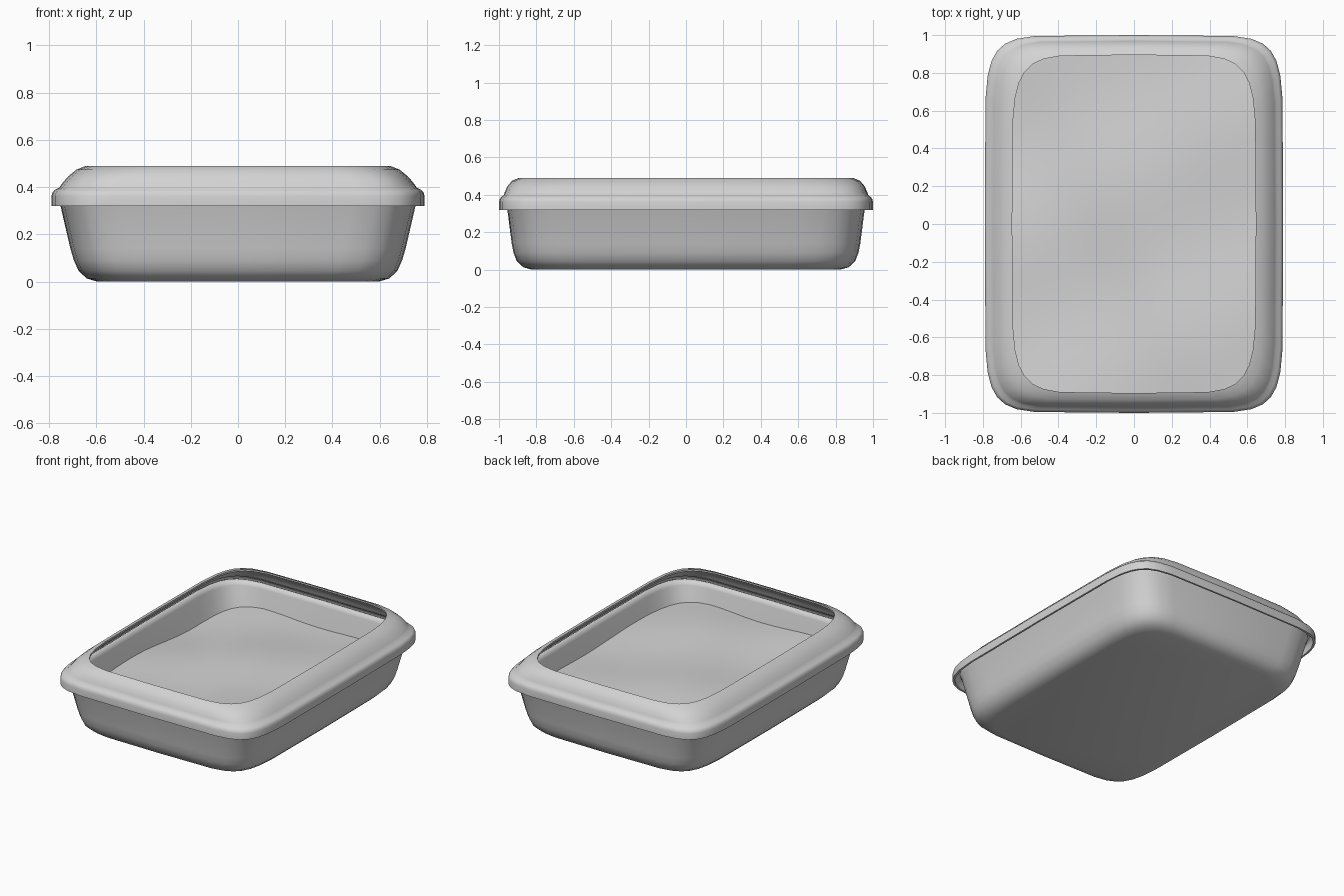
import bpy, bmesh
from math import sin, cos, pi, copysign, radians

cube = bpy.data.objects.get("Cube")
if cube:
    bpy.data.objects.remove(cube)

grey = bpy.data.materials.new("light grey")
colour = (0.65, 0.65, 0.65, 1)
grey.diffuse_color = colour
grey.use_nodes = True
grey.node_tree.nodes["Principled BSDF"].inputs["Base Color"].default_value = colour

SIDES = 32


def finish(bm, name):
    bmesh.ops.recalc_face_normals(bm, faces=bm.faces[:])
    mesh = bpy.data.meshes.new(name)
    bm.to_mesh(mesh)
    bm.free()
    mesh.materials.append(grey)
    obj = bpy.data.objects.new(name, mesh)
    bpy.context.collection.objects.link(obj)
    bpy.ops.object.select_all(action="DESELECT")
    obj.select_set(True)
    bpy.context.view_layer.objects.active = obj
    bpy.ops.object.shade_smooth_by_angle(angle=radians(55))


def ring(bm, hx, hy, z, n):
    """Loop of vertices around a softly bowed, rounded rectangle."""
    verts = []
    for i in range(SIDES):
        a = 2 * pi * i / SIDES
        c, s = round(cos(a), 6), round(sin(a), 6)
        verts.append(bm.verts.new((copysign(abs(c) ** (2 / n), c) * hx,
                                   copysign(abs(s) ** (2 / n), s) * hy, z)))
    return verts


def loft(name, profile, closed):
    """Skin a profile of (half width, half depth, height, squareness)."""
    bm = bmesh.new()
    rings = [ring(bm, *p) for p in profile]
    pairs = list(zip(rings, rings[1:]))
    if closed:
        pairs.append((rings[-1], rings[0]))
    else:
        bm.faces.new(rings[0])
        bm.faces.new(rings[-1])
    for low, high in pairs:
        for i in range(SIDES):
            j = (i + 1) % SIDES
            bm.faces.new((low[i], low[j], high[j], high[i]))
    finish(bm, name)


# Tray: outer wall up to a rolled rim, then down the inside to the floor
loft("tray", [
    (0.595, 0.825, 0.0, 6.5), (0.64, 0.87, 0.013, 7), (0.675, 0.905, 0.045, 7),
    (0.695, 0.922, 0.09, 7), (0.71, 0.932, 0.14, 7), (0.755, 0.957, 0.335, 7.5),
    (0.764, 0.964, 0.355, 7.5), (0.757, 0.958, 0.372, 7.5),
    (0.742, 0.943, 0.379, 7.5), (0.726, 0.927, 0.372, 7.5),
    (0.716, 0.917, 0.35, 7.5),
    (0.68, 0.898, 0.14, 7), (0.645, 0.865, 0.05, 6.5), (0.58, 0.81, 0.025, 6),
], closed=False)

# Lid frame: outer bead and domed top, with a thin underside
outer = [
    (0.79, 1.0, 0.32, 8), (0.79, 1.0, 0.362, 8), (0.786, 0.996, 0.378, 8),
    (0.776, 0.987, 0.389, 8), (0.758, 0.975, 0.397, 8),
    (0.746, 0.969, 0.414, 7.8), (0.722, 0.957, 0.443, 7.5),
    (0.685, 0.932, 0.474, 7), (0.645, 0.895, 0.49, 6.5),
]
inner = [(x - 0.012, y - 0.012, z - 0.01, n) for x, y, z, n in outer[1:-1]]
bottom = [(0.778, 0.988, 0.32, 8)]
lip = [(0.645, 0.895, 0.478, 6.5)]
loft("lid_frame", outer + lip + inner[::-1] + bottom, closed=True)

# Litter: gently uneven sheet that meets the inside of the tray
bm = bmesh.new()
bmesh.ops.create_grid(bm, x_segments=32, y_segments=32, size=1)
for v in bm.verts:
    u, w = v.co.x, v.co.y
    norm = (abs(u) ** 7 + abs(w) ** 7) ** (1 / 7)
    k = max(abs(u), abs(w)) / norm if norm > 1e-6 else 1
    x, y = u * k * 0.704, w * k * 0.917
    z = 0.224 + 0.012 * (x - y) + 0.016 * x * y
    z += 0.011 * sin(4 * x + 2 * y + 1) + 0.009 * sin(6 * y - 3 * x)
    z += 0.008 * cos(8 * x + 4 * y)
    v.co = (x, y, z)
finish(bm, "litter")
